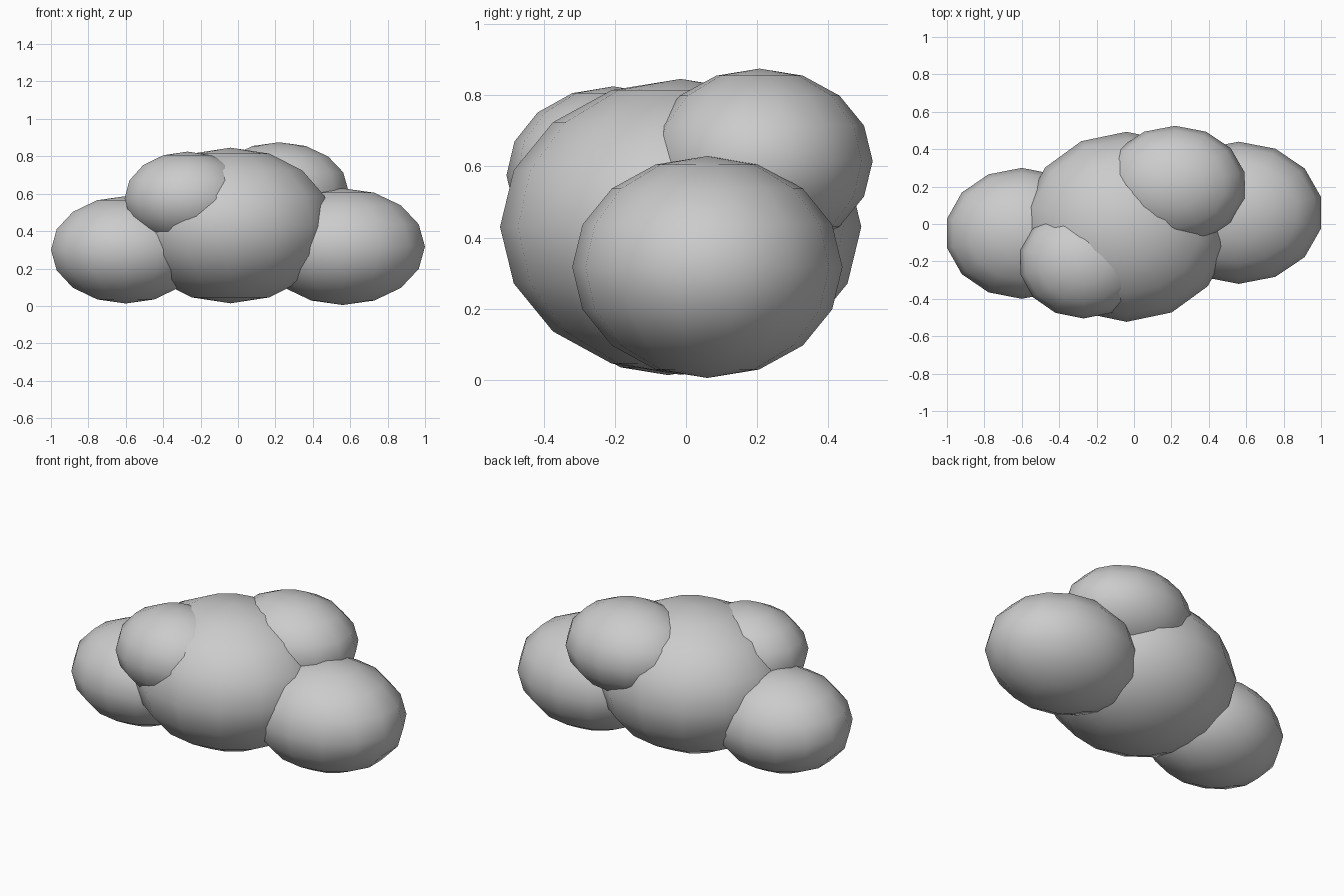
import bpy

if "Cube" in bpy.data.objects:
    bpy.data.objects.remove(bpy.data.objects["Cube"])


def puff(name, centre, radii):
    """One smooth-shaded, low-poly ellipsoid lobe of the cloud."""
    bpy.ops.mesh.primitive_uv_sphere_add(segments=14, ring_count=8, radius=1, location=centre)
    obj = bpy.context.object
    obj.name = name
    obj.scale = radii
    bpy.ops.object.transform_apply(location=False, rotation=False, scale=True)
    bpy.ops.object.shade_smooth()
    return obj


# Large middle body
puff("main_puff", (-0.04, -0.015, 0.43), (0.557, 0.508, 0.416))

# Side lobes
puff("left_puff", (-0.60, -0.05, 0.30), (0.41, 0.35, 0.287))
puff("right_puff", (0.56, 0.06, 0.317), (0.451, 0.38, 0.312))

# Upper lobes
puff("front_top_puff", (-0.27, -0.205, 0.575), (0.345, 0.30, 0.25))
puff("back_top_puff", (0.22, 0.207, 0.615), (0.38, 0.318, 0.26))
